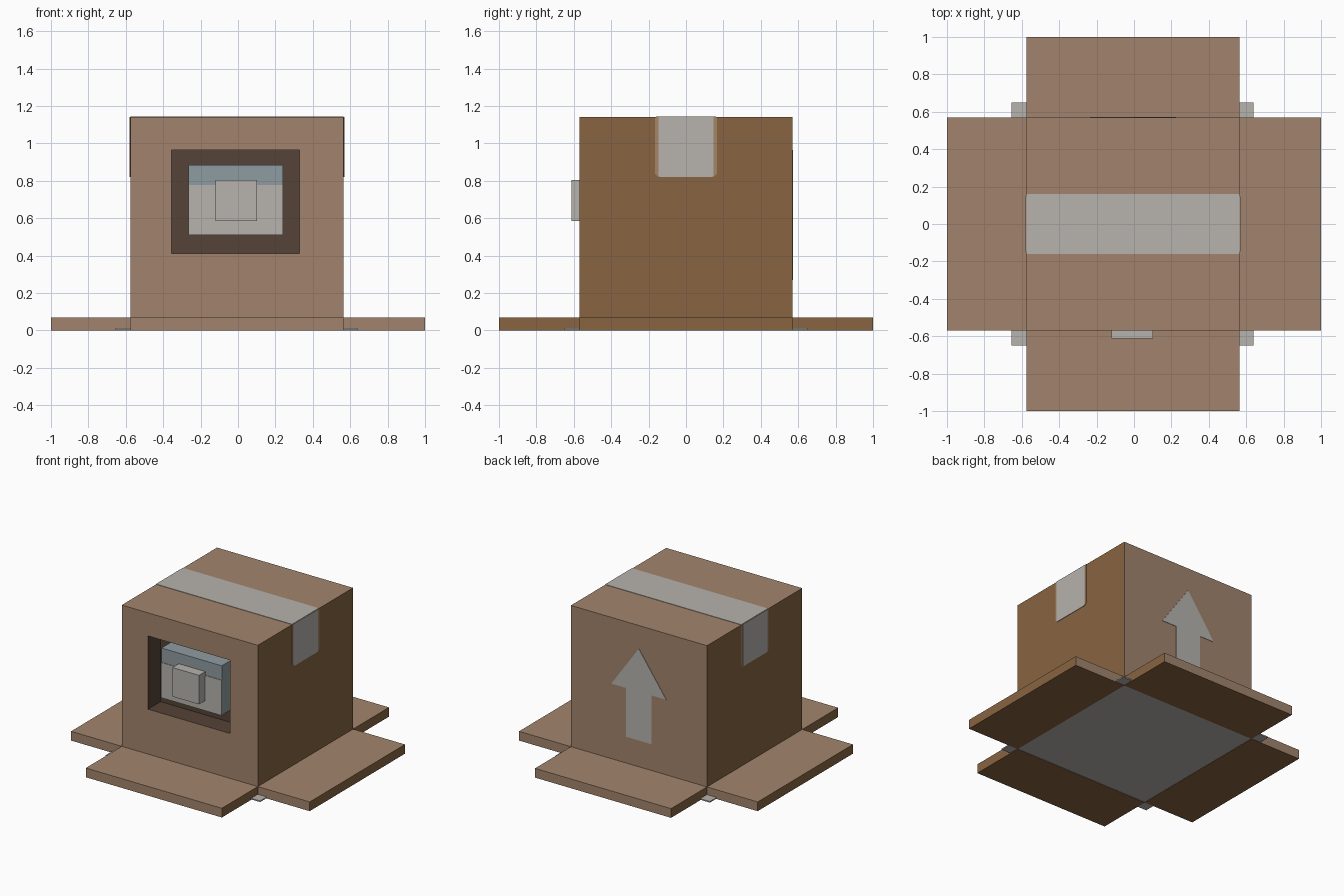
import bpy, bmesh
from mathutils import Vector

if "Cube" in bpy.data.objects:
    bpy.data.objects.remove(bpy.data.objects["Cube"])


def material(name, r, g, b):
    def lin(c):
        c /= 255
        return c / 12.92 if c <= 0.04045 else ((c + 0.055) / 1.055) ** 2.4
    m = bpy.data.materials.new(name)
    m.diffuse_color = (lin(r), lin(g), lin(b), 1)
    m.use_nodes = True
    m.node_tree.nodes["Principled BSDF"].inputs["Base Color"].default_value = m.diffuse_color
    return m


LIGHT = material("light cardboard", 162, 132, 109)
BROWN = material("warm cardboard", 136, 101, 66)
DARK = material("dark recess", 85, 67, 55)
GREY = material("pale grey", 183, 179, 174)
BLUE = material("blue grey", 143, 156, 162)
BORDER = material("tape border", 166, 133, 103)

L, R, S, H = -0.575, 0.565, 0.57, 1.14   # body left, right, half depth, height
MID = (L + R) / 2


def finish(name, bm, mats):
    bmesh.ops.recalc_face_normals(bm, faces=bm.faces)
    me = bpy.data.meshes.new(name)
    bm.to_mesh(me)
    bm.free()
    for m in mats:
        me.materials.append(m)
    ob = bpy.data.objects.new(name, me)
    bpy.context.collection.objects.link(ob)
    return ob


def box(name, lo, hi, *mats):
    """Box between two corners; a second material goes on side and bottom faces."""
    bm = bmesh.new()
    bmesh.ops.create_cube(bm, size=1)
    lo, hi = Vector(lo), Vector(hi)
    for v in bm.verts:
        v.co = [(a + b) / 2 + c * (b - a) for a, b, c in zip(lo, hi, v.co)]
    bm.normal_update()
    if len(mats) > 1:
        for f in bm.faces:
            if abs(f.normal.x) > 0.5 or f.normal.z < -0.5:
                f.material_index = 1
    return finish(name, bm, mats)


def plate(name, pts, offset, mat):
    """Flat polygon thickened along the offset vector."""
    bm = bmesh.new()
    face = bm.faces.new([bm.verts.new(p) for p in pts])
    ext = bmesh.ops.extrude_face_region(bm, geom=[face], use_keep_orig=True)
    verts = [g for g in ext["geom"] if isinstance(g, bmesh.types.BMVert)]
    bmesh.ops.translate(bm, verts=verts, vec=offset)
    return finish(name, bm, [mat])


# Main carton with a recessed window cut in the front
WX0, WX1, WZ0, WZ1, WY = -0.355, 0.33, 0.41, 0.965, -0.42
carton = box("carton", (L, -S, 0.012), (R, S, H), LIGHT, BROWN)
carton.data.materials.append(DARK)
cutter = box("window_cutter", (WX0, -0.8, WZ0), (WX1, WY, WZ1), DARK)
mod = carton.modifiers.new("window", "BOOLEAN")
mod.operation = "DIFFERENCE"
mod.solver = "EXACT"
mod.object = cutter
bpy.context.view_layer.update()
cut = bpy.data.meshes.new_from_object(
    carton.evaluated_get(bpy.context.evaluated_depsgraph_get()))
carton.modifiers.clear()
carton.data = cut
cut.materials.clear()
for m in (LIGHT, BROWN, DARK):
    cut.materials.append(m)
for f in cut.polygons:
    c, n = f.center, f.normal
    inside = (WX0 - 0.01 < c.x < WX1 + 0.01 and -S + 0.01 < c.y < WY + 0.01
              and WZ0 - 0.01 < c.z < WZ1 + 0.01)
    f.material_index = 2 if inside else int(abs(n.x) > 0.5 or n.z < -0.5)
bpy.data.objects.remove(cutter)

# Four flaps lying on the ground
T = 0.07
box("front_flap", (L, -1, 0), (R, -S, T), LIGHT, BROWN)
box("back_flap", (L, S, 0), (R, 1, T), LIGHT, BROWN)
box("left_flap", (-1, -S, 0), (L, S, T), LIGHT, BROWN)
box("right_flap", (R, -S, 0), (1, S, T), LIGHT, BROWN)

# Thin base sheet showing at the corners and underneath
box("base_sheet", (-0.655, -0.65, 0.003), (0.64, 0.65, 0.012), GREY)

# Tape over the top and down both sides
box("top_tape", (L, -0.16, H), (R, 0.16, H + 0.003), GREY)


def tape_outline(x, w, low, cut):
    return [(x, -w, H), (x, -w, low + cut), (x, -w + cut, low),
            (x, w - cut, low), (x, w, low + cut), (x, w, H)]


for side, x, d in (("left", L, -1), ("right", R, 1)):
    plate(side + "_tape_border", tape_outline(x, 0.165, 0.822, 0.015),
          (0.002 * d, 0, 0), BORDER)
    plate(side + "_tape", tape_outline(x, 0.147, 0.82, 0.006),
          (0.004 * d, 0, 0), GREY)

# Upward arrow on the back
half = [(0.105, 0.27), (0.105, 0.64), (0.23, 0.64)]
arrow = ([(MID + x, z) for x, z in half] + [(MID, 0.965)]
         + [(MID - x, z) for x, z in reversed(half)])
plate("back_arrow", [(x, S, z) for x, z in arrow], (0, 0.003, 0), GREY)

# Device in the window: blue block, grey front panel, protruding button
box("window_block", (-0.265, -0.537, 0.51), (0.24, WY, 0.885), BLUE)
box("block_panel", (-0.265, -0.541, 0.51), (0.24, -0.537, 0.777), GREY)
box("button", (-0.12, -0.613, 0.585), (0.102, -0.537, 0.805), GREY)
